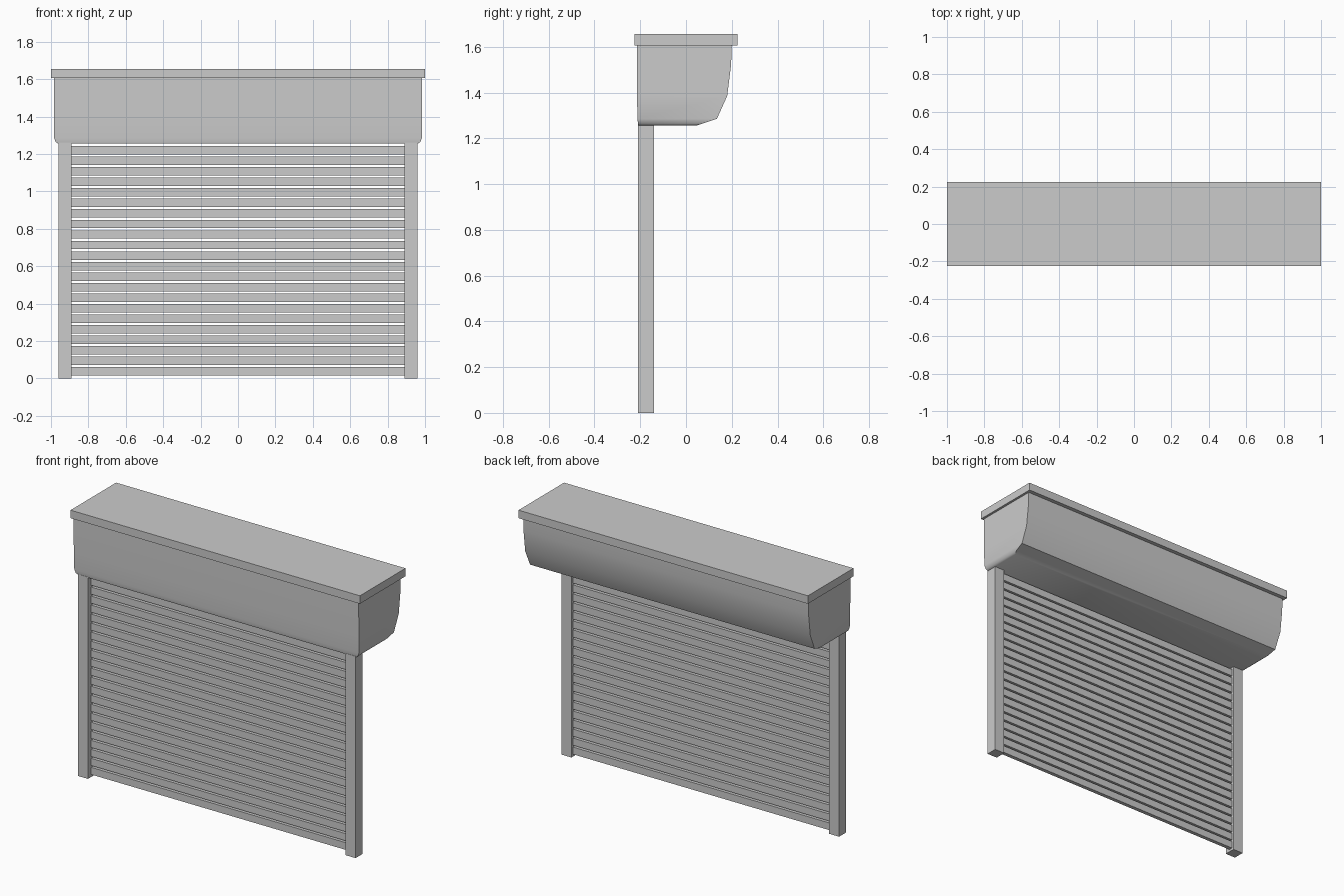
import bpy, math

if "Cube" in bpy.data.objects:
    bpy.data.objects.remove(bpy.data.objects["Cube"])


def add_mesh(name, verts, faces):
    mesh = bpy.data.meshes.new(name)
    mesh.from_pydata(verts, [], faces)
    mesh.update()
    obj = bpy.data.objects.new(name, mesh)
    bpy.context.collection.objects.link(obj)
    return obj


def stack(name, levels):
    """Closed body from rectangles (z, half width, front y, back y), bottom to top."""
    verts, faces = [], []
    for z, hx, y0, y1 in levels:
        verts += [(-hx, y0, z), (hx, y0, z), (hx, y1, z), (-hx, y1, z)]
    for r in range(len(levels) - 1):
        for i in range(4):
            a, b = r * 4 + i, r * 4 + (i + 1) % 4
            faces.append((a, b, b + 4, a + 4))
    n = len(verts)
    faces += [(3, 2, 1, 0), (n - 4, n - 3, n - 2, n - 1)]
    return add_mesh(name, verts, faces)


# Flat lid on top
stack("housing_lid", [(1.605, 1.0, -0.225, 0.225), (1.655, 1.0, -0.225, 0.225)])

# Roller housing, curved at the back and eased at the lower ends
housing = stack("roller_housing", [
    (1.255, 0.962, -0.207, 0.045),
    (1.265, 0.975, -0.210, 0.075),
    (1.285, 0.983, -0.212, 0.135),
    (1.385, 0.985, -0.214, 0.180),
    (1.520, 0.985, -0.215, 0.197),
    (1.605, 0.985, -0.215, 0.200),
])
bpy.context.view_layer.objects.active = housing
housing.select_set(True)
bpy.ops.object.shade_smooth_by_angle(angle=math.radians(40))
housing.select_set(False)

# Side guide rails
for side, label in ((-1, "left"), (1, "right")):
    rail = stack(label + "_guide_rail",
                 [(0, 0.035, -0.21, -0.14), (1.26, 0.035, -0.21, -0.14)])
    rail.location.x = side * 0.925

# Horizontal slats
pitch, height = 0.0563, 0.045
slat = stack("shutter_slats", [(0.015, 0.892, -0.178, -0.154),
                               (0.015 + height, 0.892, -0.178, -0.154)])
arr = slat.modifiers.new("repeat", 'ARRAY')
arr.count = 22
arr.use_relative_offset = False
arr.use_constant_offset = True
arr.constant_offset_displace = (0, 0, pitch)
